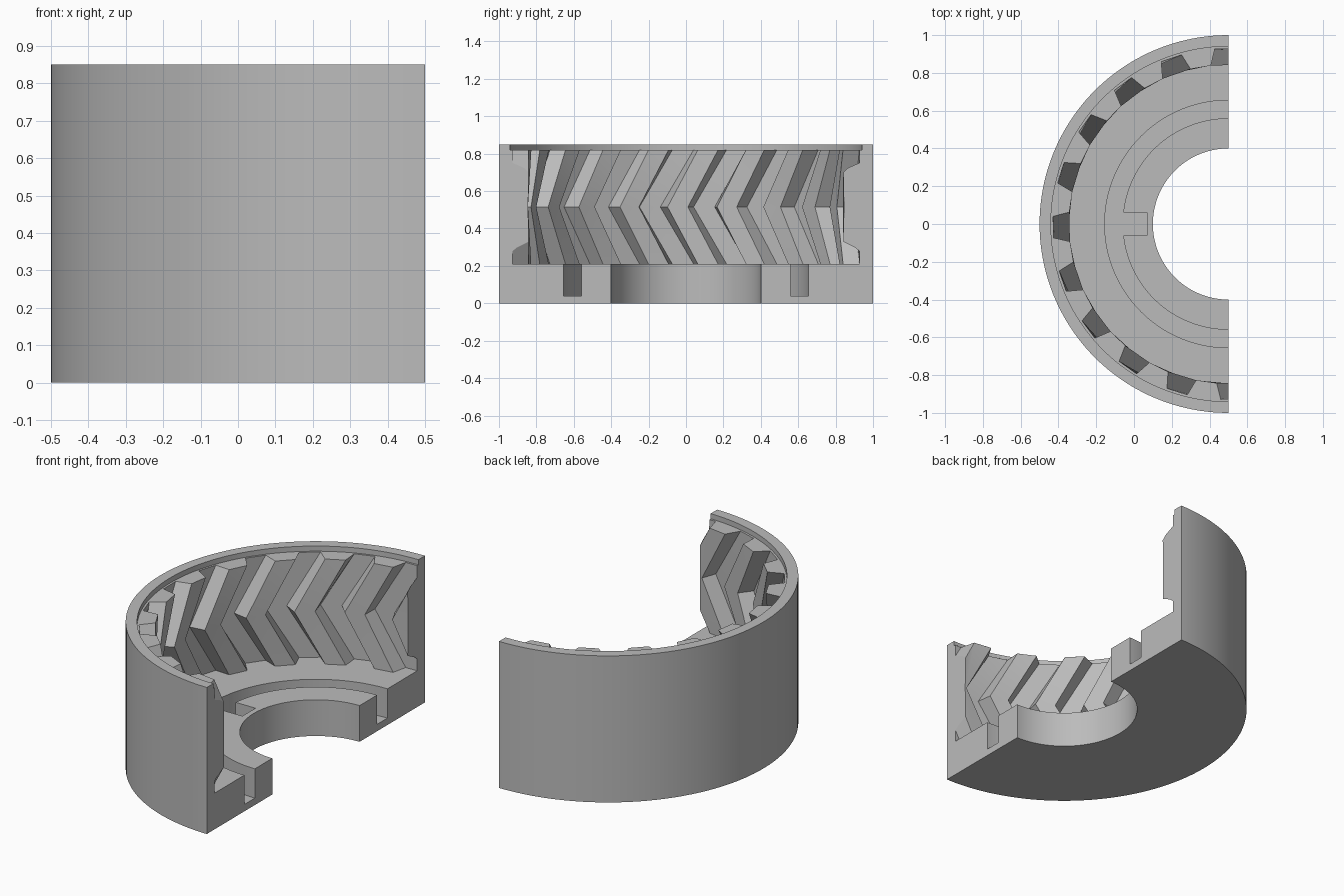
import bpy, bmesh, math

cube = bpy.data.objects.get("Cube")
if cube:
    bpy.data.objects.remove(cube, do_unlink=True)

AXIS_X = 0.5          # ring axis lies in the cut plane
FLOOR, MID, LEDGE, TOP = 0.21, 0.515, 0.82, 0.85
TEETH, SEGMENTS = 20, 180


def add_object(name, bm):
    bmesh.ops.recalc_face_normals(bm, faces=bm.faces)
    mesh = bpy.data.meshes.new(name)
    bm.to_mesh(mesh)
    bm.free()
    obj = bpy.data.objects.new(name, mesh)
    bpy.context.scene.collection.objects.link(obj)
    return obj


def polar(r, a, z):
    return (AXIS_X - r * math.cos(a), r * math.sin(a), z)


def loft(bm, rings, closed=False):
    """Skin a stack of equal point rings, capped unless closed on itself."""
    loops = [[bm.verts.new(p) for p in ring] for ring in rings]
    pairs = list(zip(loops, loops[1:]))
    if closed:
        pairs.append((loops[-1], loops[0]))
    else:
        bm.faces.new(loops[0])
        bm.faces.new(loops[-1])
    for low, high in pairs:
        for i in range(len(low)):
            j = (i + 1) % len(low)
            bm.faces.new((low[i], low[j], high[j], high[i]))


def revolve(name, profile, closed=False):
    bm = bmesh.new()
    turn = math.tau / SEGMENTS
    loft(bm, [[polar(r, (i + 0.5) * turn, z) for i in range(SEGMENTS)]
              for r, z in profile], closed)
    return add_object(name, bm)


def box(name, low, high):
    bm = bmesh.new()
    bmesh.ops.create_cube(bm, size=1)
    for v in bm.verts:
        v.co = [a if c < 0 else b for c, a, b in zip(v.co, low, high)]
    return add_object(name, bm)


def gear_ring(z):
    """Cavity section: trapezoid gaps, turned further away from mid height."""
    centre = -12 + 11 * abs(z - MID) / (LEDGE - MID)
    corners = ((0.845, -5.3), (0.93, -3.5), (0.93, 3.5), (0.845, 5.3))
    return [polar(r, math.radians(centre + k * 360 / TEETH + a), z)
            for k in range(TEETH) for r, a in corners]


# Solid drum
body = revolve("ring_gear_housing", [(1, 0), (1, TOP)])

# Herringbone cavity, top recess, centre bore, ring groove, key slot, half cut
bm = bmesh.new()
loft(bm, [gear_ring(z) for z in (FLOOR, MID, LEDGE + 0.01)])
cutters = [
    add_object("herringbone_cavity", bm),
    revolve("top_recess", [(0.94, LEDGE), (0.94, 1)]),
    revolve("centre_bore", [(0.4, -0.1), (0.4, 0.3)]),
    revolve("ring_groove", [(0.56, 0.04), (0.655, 0.04), (0.655, 0.25), (0.56, 0.25)], True),
    box("key_slot", (-0.1, -0.06, 0.04), (0.07, 0.06, 0.26)),
    box("half_cut", (AXIS_X, -2, -1), (3, 2, 2)),
]
for cutter in cutters:
    cutter.hide_render = True
    mod = body.modifiers.new(cutter.name, 'BOOLEAN')
    mod.operation = 'DIFFERENCE'
    mod.solver = 'EXACT'
    mod.object = cutter

# Bake the cuts and drop the cutters
bpy.context.view_layer.update()
graph = bpy.context.evaluated_depsgraph_get()
baked = bpy.data.meshes.new_from_object(body.evaluated_get(graph))
body.modifiers.clear()
body.data = baked
for cutter in cutters:
    bpy.data.objects.remove(cutter, do_unlink=True)

# Plain grey finish
grey = bpy.data.materials.new("plain_grey")
grey.use_nodes = True
colour = (0.5, 0.5, 0.5, 1)
grey.diffuse_color = colour
grey.node_tree.nodes["Principled BSDF"].inputs["Base Color"].default_value = colour
body.data.materials.clear()
body.data.materials.append(grey)

bpy.ops.object.select_all(action='DESELECT')
body.select_set(True)
bpy.context.view_layer.objects.active = body
bpy.ops.object.shade_smooth_by_angle(angle=math.radians(15))
